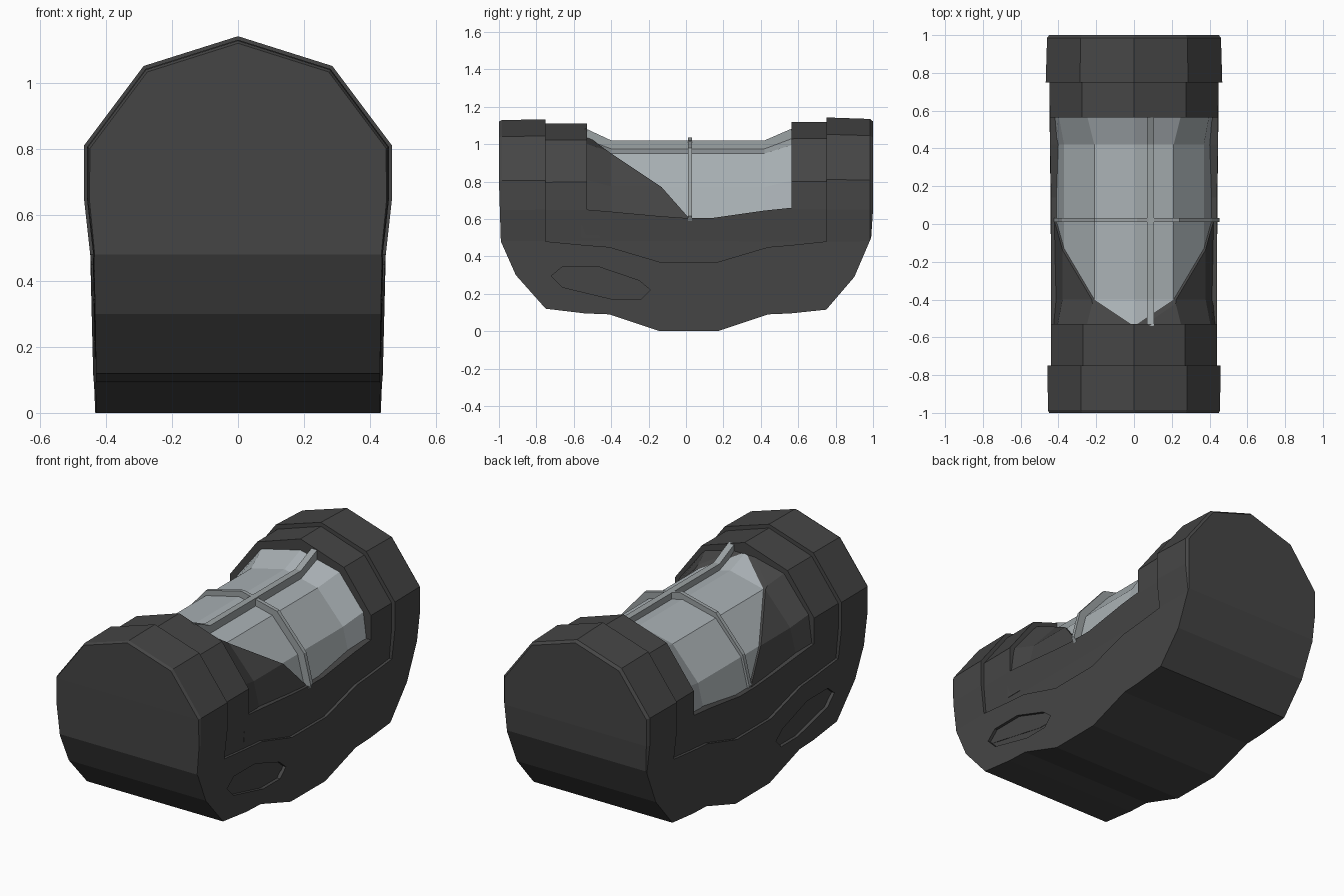
import bpy, bmesh

if "Cube" in bpy.data.objects:
    bpy.data.objects.remove(bpy.data.objects["Cube"])


def material(name, rgb):
    m = bpy.data.materials.new(name)
    m.diffuse_color = (*rgb, 1)
    m.use_nodes = True
    m.node_tree.nodes["Principled BSDF"].inputs["Base Color"].default_value = m.diffuse_color
    return m


DARK = material("dark grey", (0.060, 0.060, 0.060))
GLASS = material("pale glass", (0.40, 0.44, 0.46))
RIB = material("grey rib", (0.33, 0.36, 0.37))


def loft(name, rings, mat):
    """Closed solid through a row of equal-length point rings."""
    bm = bmesh.new()
    rows = [[bm.verts.new(p) for p in r] for r in rings]
    n = len(rows[0])
    for a, b in zip(rows, rows[1:]):
        for i in range(n):
            j = (i + 1) % n
            bm.faces.new((a[i], a[j], b[j], b[i]))
    bm.faces.new(rows[0])
    bm.faces.new(rows[-1])
    bmesh.ops.recalc_face_normals(bm, faces=bm.faces)
    me = bpy.data.meshes.new(name)
    bm.to_mesh(me)
    bm.free()
    me.materials.append(mat)
    ob = bpy.data.objects.new(name, me)
    bpy.context.collection.objects.link(ob)
    return ob


def side_prism(name, outline, x0, x1, mat):
    """Side view outline (y, z) pushed through along x."""
    return loft(name, [[(x, y, z) for y, z in outline] for x in (x0, x1)], mat)


def section(half, y, s=1.0, dx=0.0):
    """Mirrored half section (apex first) at y, scaled about z = 0.6."""
    pts = half + [(-x, z) for x, z in reversed(half) if x > 0]
    return [(x * s + dx, y, 0.6 + (z - 0.6) * s) for x, z in pts]


def cut(ob, tool, op):
    mod = ob.modifiers.new("cut", 'BOOLEAN')
    mod.operation, mod.object, mod.solver = op, tool, 'EXACT'
    bpy.context.view_layer.update()
    me = bpy.data.meshes.new_from_object(
        ob.evaluated_get(bpy.context.evaluated_depsgraph_get()))
    ob.modifiers.clear()
    ob.data = me
    bpy.data.objects.remove(tool)


# outer shell: body section trimmed by the side outline
shell_half = [(0, 1.14), (0.285, 1.05), (0.465, 0.81), (0.465, 0.65),
              (0.446, 0.48), (0.433, -0.05)]
shell = loft("outer_shell", [section(shell_half, y, s) for y, s in
             ((-1.0, 0.965), (-0.985, 0.98), (-0.75, 0.985),
              (0.75, 1.005), (0.985, 0.99), (1.0, 0.965))], DARK)
underside = [(-1.1, 1.3), (-1.0, 0.8), (-0.99, 0.48), (-0.91, 0.30),
             (-0.75, 0.12), (-0.54, 0.095), (-0.41, 0.09), (-0.14, 0),
             (0.17, 0), (0.44, 0.09), (0.56, 0.095), (0.75, 0.115),
             (0.90, 0.29), (0.99, 0.5), (1.0, 0.65), (1.1, 1.3)]
notch = [(0.75, 1.3), (0.75, 0.48), (0.56, 0.46), (0.44, 0.45), (0.17, 0.37),
         (-0.14, 0.37), (-0.41, 0.45), (-0.54, 0.46), (-0.75, 0.48), (-0.75, 1.3)]
cut(shell, side_prism("trim", underside + notch, -1, 1, DARK), 'INTERSECT')

# shallow slot on both flanks
slot = [(-0.72, 0.295), (-0.66, 0.345), (-0.47, 0.345), (-0.25, 0.27),
        (-0.19, 0.22), (-0.24, 0.17), (-0.39, 0.17), (-0.66, 0.235)]
for side in (-1, 1):
    cut(shell, side_prism("slot_cutter", slot, side * 0.415, side * 0.6, DARK),
        'DIFFERENCE')

# inner frame: slightly smaller layer with the window opening
frame_half = [(0, 1.12), (0.275, 1.03), (0.447, 0.80), (0.447, 0.65),
              (0.432, 0.48), (0.42, 0.1)]
frame = loft("inner_frame", [section(frame_half, y, s) for y, s in
             ((-0.8, 0.98), (0.8, 1.0))], DARK)
opening = [(-0.8, 1.3), (-0.8, 0.3), (-0.3, 0.2), (0.3, 0.2), (0.8, 0.3),
           (0.8, 1.3), (0.565, 1.3), (0.565, 0.66), (0.42, 0.645),
           (0.14, 0.605), (-0.0, 0.605), (-0.14, 0.615), (-0.41, 0.64),
           (-0.53, 0.65), (-0.53, 1.3)]
cut(frame, side_prism("trim", opening, -1, 1, DARK), 'INTERSECT')

# glass barrel, waisted in the middle
waist = [(0, 1.0), (0.21, 0.95), (0.37, 0.77), (0.412, 0.60), (0.412, 0.4)]
flare = [(0, 1.06), (0.25, 1.0), (0.40, 0.81), (0.425, 0.62), (0.412, 0.4)]
stations = ((flare, -0.56), (waist, -0.40), (waist, 0.42), (flare, 0.58))
loft("glass_barrel", [section(h, y) for h, y in stations], GLASS)

# dark cowl over the front flanks of the glass
cowl = loft("front_cowl", [section(h, y, 1.025) for h, y in stations], DARK)
sweep = [(0.02, 0.60), (-0.13, 0.77), (-0.40, 0.95), (-0.53, 1.045),
         (-0.6, 1.045), (-0.6, 0.5), (0.02, 0.5)]
cut(cowl, side_prism("trim", sweep, -1, 1, DARK), 'INTERSECT')

# ribs crossing on the glass
hoop_half = [(0, 1.035), (0.225, 0.98), (0.395, 0.785), (0.438, 0.615), (0.40, 0.55)]
loft("hoop_rib", [section(hoop_half, y, 1.0, 0.015) for y in (0.01, 0.032)], RIB)
spine = [(-0.54, 1.085), (-0.40, 1.02), (0.42, 1.02), (0.57, 1.085),
         (0.57, 0.98), (0.42, 0.92), (-0.40, 0.92), (-0.54, 0.98)]
side_prism("spine_rib", spine, 0.068, 0.105, RIB)
